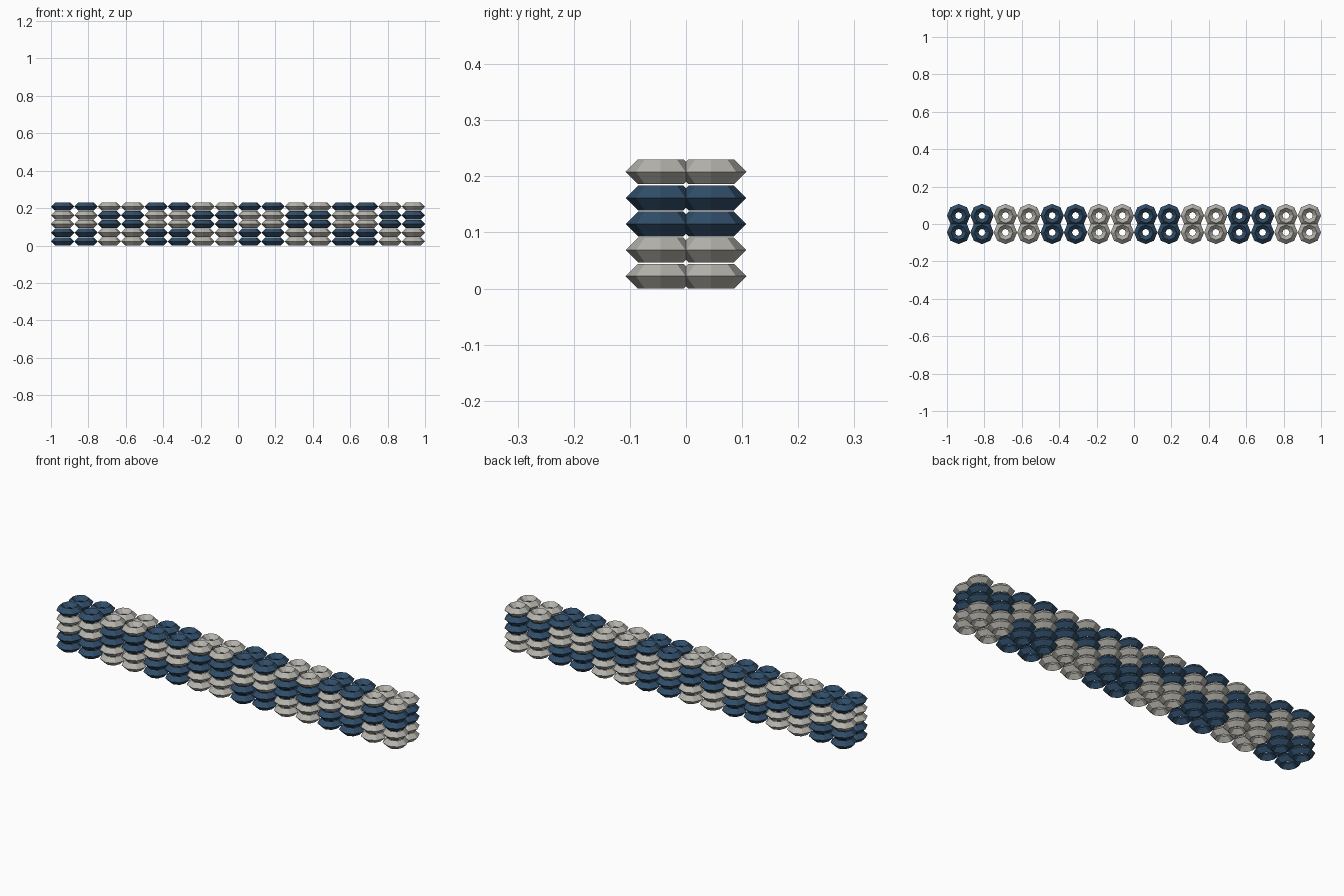
import bpy, bmesh
from math import cos, sin, pi

if "Cube" in bpy.data.objects:
    bpy.data.objects.remove(bpy.data.objects["Cube"])

NX, NY, NZ = 16, 2, 5
PX, PY, PZ = 0.125, 0.09, 0.0465
SIDES = 8
# diamond cross-section of one faceted bead (radius, height)
PROFILE = [(0.0625, 0.0), (0.0405, 0.022), (0.0185, 0.0), (0.0405, -0.022)]


def material(name, color):
    m = bpy.data.materials.new(name)
    m.diffuse_color = color
    m.use_nodes = True
    m.node_tree.nodes["Principled BSDF"].inputs["Base Color"].default_value = m.diffuse_color
    return m


def bead_mesh(name, mat):
    bm = bmesh.new()
    rings = []
    for i in range(SIDES):
        a = 2 * pi * i / SIDES
        rings.append([bm.verts.new((r * cos(a), r * sin(a), z)) for r, z in PROFILE])
    for i in range(SIDES):
        a, b = rings[i], rings[(i + 1) % SIDES]
        for j in range(4):
            k = (j + 1) % 4
            bm.faces.new((a[j], b[j], b[k], a[k]))
    bmesh.ops.recalc_face_normals(bm, faces=bm.faces)
    me = bpy.data.meshes.new(name)
    bm.to_mesh(me)
    bm.free()
    me.materials.append(mat)
    return me


navy = bead_mesh("navy_bead", material("navy", (0.03, 0.075, 0.14, 1)))
grey = bead_mesh("grey_bead", material("warm_grey", (0.46, 0.45, 0.41, 1)))

# beads stacked in a block, coloured as a two-by-two checkerboard
for k in range(NZ):
    for j in range(NY):
        for i in range(NX):
            dark = (i // 2 + k // 2) % 2 == 0
            ob = bpy.data.objects.new("navy_bead" if dark else "grey_bead", navy if dark else grey)
            ob.location = ((i - (NX - 1) / 2) * PX, (j - (NY - 1) / 2) * PY, 0.022 + k * PZ)
            bpy.context.collection.objects.link(ob)
